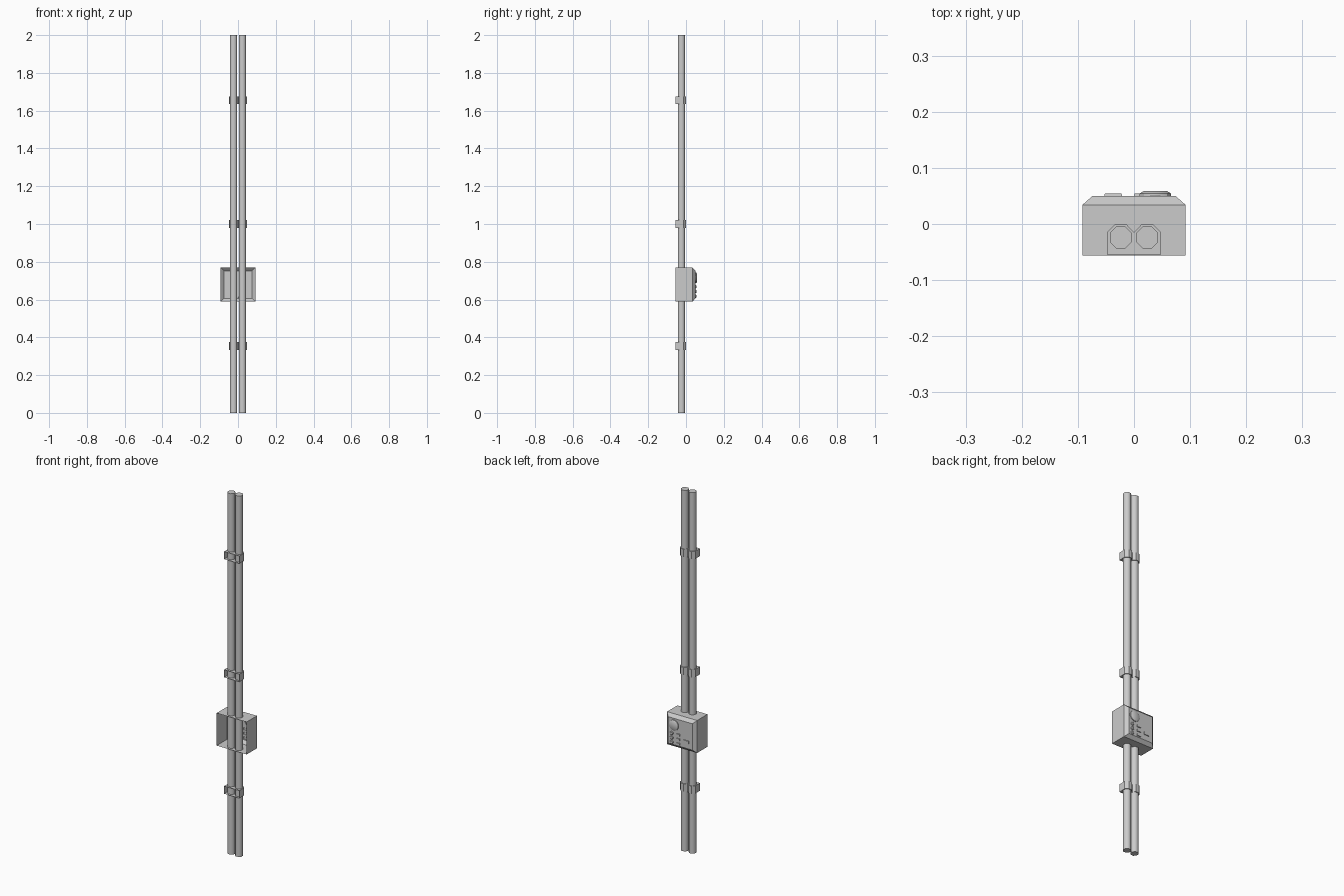
import bpy, bmesh, math
from mathutils import Matrix

if "Cube" in bpy.data.objects:
    bpy.data.objects.remove(bpy.data.objects["Cube"])

PIPE_X, PIPE_Y, APOTHEM = 0.0235, -0.024, 0.0195
BACK = 0.05          # y of the box's button panel


def finish(name, bm, angle=50):
    bmesh.ops.recalc_face_normals(bm, faces=bm.faces)
    me = bpy.data.meshes.new(name)
    bm.to_mesh(me)
    bm.free()
    ob = bpy.data.objects.new(name, me)
    bpy.context.collection.objects.link(ob)
    bpy.ops.object.select_all(action='DESELECT')
    ob.select_set(True)
    bpy.context.view_layer.objects.active = ob
    bpy.ops.object.shade_smooth_by_angle(angle=math.radians(angle))
    return ob


def loft(name, rings, cap_start=True, cap_end=True, angle=50):
    """Skin a list of equal-length point rings."""
    bm = bmesh.new()
    vs = [[bm.verts.new(p) for p in r] for r in rings]
    n = len(vs[0])
    for a, b in zip(vs, vs[1:]):
        for i in range(n):
            j = (i + 1) % n
            bm.faces.new((a[i], a[j], b[j], b[i]))
    if cap_start:
        bm.faces.new(vs[0][::-1])
    if cap_end:
        bm.faces.new(vs[-1])
    return finish(name, bm, angle)


# Two octagonal pipes
for side, x in (("left", -PIPE_X), ("right", PIPE_X)):
    bm = bmesh.new()
    r = APOTHEM / math.cos(math.pi / 8)
    m = Matrix.Translation((x, PIPE_Y, 1)) @ Matrix.Rotation(math.pi / 8, 4, 'Z')
    bmesh.ops.create_cone(bm, cap_ends=True, segments=8, radius1=r, radius2=r,
                          depth=2, matrix=m)
    finish("pipe_" + side, bm)

# Saddle clamps: faceted strap over both pipes, open on the wall side
half = [(0.047, -0.055), (0.047, -0.014), (0.033, 0.0), (0.014, 0.0), (0.001, -0.014)]
strap = half + [(-x, y) for x, y in reversed(half)]
for k, z in enumerate((0.355, 1.0, 1.655)):
    bm = bmesh.new()
    lo, hi = ([bm.verts.new((x, y, z + dz)) for x, y in strap] for dz in (-0.021, 0.021))
    for i in range(len(strap) - 1):
        bm.faces.new((lo[i], lo[i + 1], hi[i + 1], hi[i]))
    bm.faces.new(hi)
    bm.faces.new(lo[::-1])
    finish("pipe_clamp_%d" % (k + 1), bm, 30)


# Control box: open shell with chamfered panel side
def rect(y, hx, hz, zc=0.679, xc=0):
    return [(xc + sx * hx, y, zc + sz * hz) for sx, sz in ((-1, -1), (1, -1), (1, 1), (-1, 1))]


loft("control_box", [rect(-0.056, 0.092, 0.09), rect(0.034, 0.092, 0.09),
                     rect(BACK, 0.074, 0.073)], cap_start=False, angle=30)


# Panel buttons
def button(name, x, z, r, h, n):
    def ring(y, rad):
        return [(x + rad * math.cos(2 * math.pi * (i + .5) / n), y,
                 z + rad * math.sin(2 * math.pi * (i + .5) / n)) for i in range(n)]
    loft(name, [ring(BACK - 0.002, r), ring(BACK + h * 0.5, r), ring(BACK + h, r * 0.72)],
         cap_start=False, angle=30)


button("dial", 0.038, 0.715, 0.029, 0.009, 12)
for k, z in enumerate((0.668, 0.643, 0.618)):
    button("round_button_%d" % (k + 1), 0.052, z, 0.010, 0.005, 8)
    loft("bar_button_%d" % (k + 1),
         [rect(BACK - 0.002, 0.012, 0.006, z, 0.012), rect(BACK + 0.004, 0.011, 0.005, z, 0.012)],
         cap_start=False, angle=30)
loft("indicator_plate", [rect(BACK - 0.002, 0.016, 0.008, 0.643, -0.037),
                         rect(BACK + 0.004, 0.015, 0.007, 0.643, -0.037)],
     cap_start=False, angle=30)
